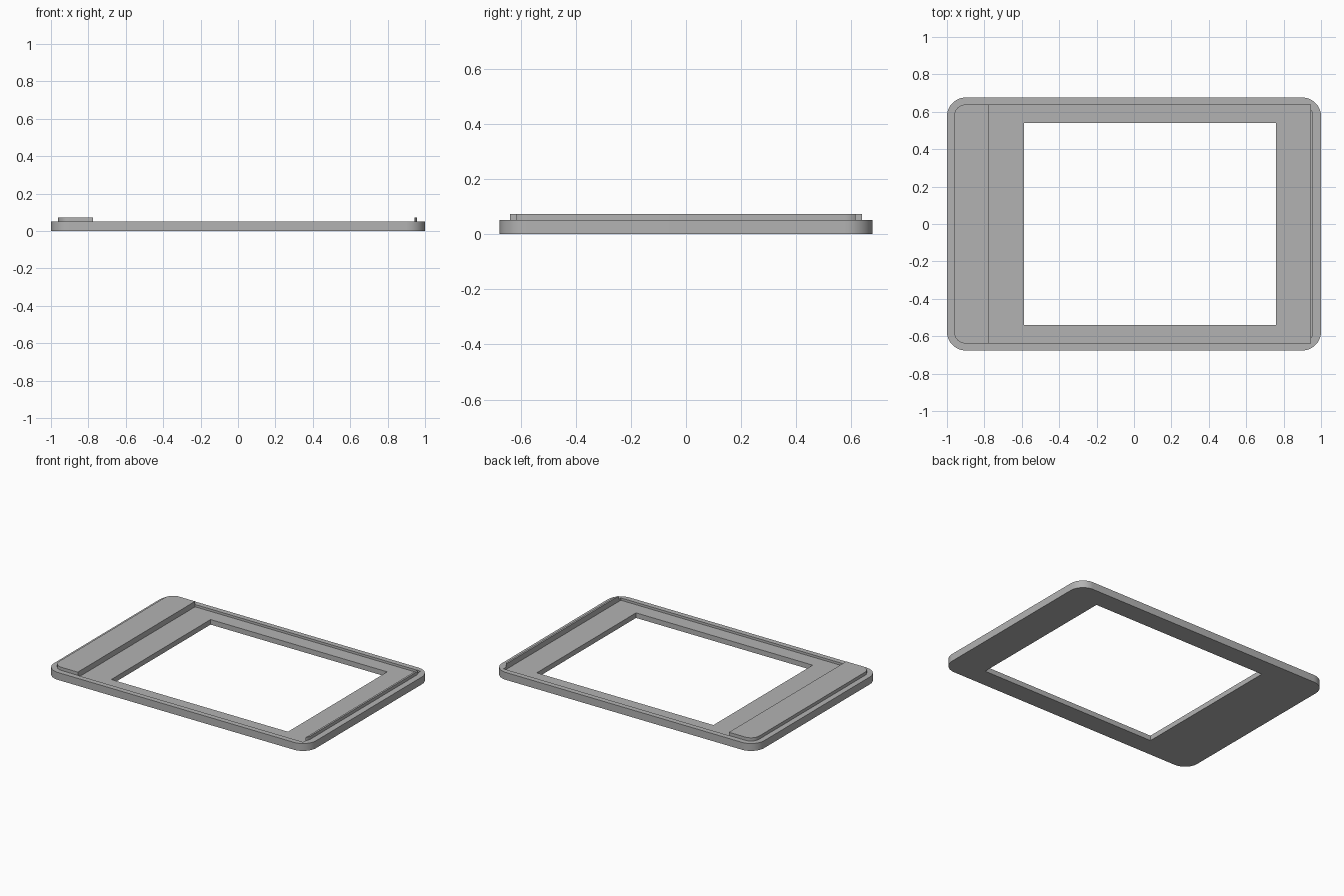
import bpy
import bmesh
from math import cos, sin, pi, radians

cube = bpy.data.objects.get("Cube")
if cube:
    bpy.data.objects.remove(cube, do_unlink=True)

grey = bpy.data.materials.new("plain grey")
grey.use_nodes = True
colour = (0.45, 0.45, 0.45, 1)
grey.diffuse_color = colour
grey.node_tree.nodes["Principled BSDF"].inputs["Base Color"].default_value = colour


def slab(name, x0, x1, half_y, z0, z1, radius=0, steps=12):
    """Upright prism on a rectangle, with rounded corners if radius is set."""
    if radius:
        outline = []
        corners = [(x1 - radius, 1), (x0 + radius, 1), (x0 + radius, -1), (x1 - radius, -1)]
        for i, (cx, side) in enumerate(corners):
            for k in range(steps + 1):
                a = (i + k / steps) * pi / 2
                outline.append((cx + radius * cos(a), side * (half_y - radius) + radius * sin(a)))
    else:
        outline = [(x1, half_y), (x0, half_y), (x0, -half_y), (x1, -half_y)]
    bm = bmesh.new()
    base = bm.faces.new([bm.verts.new((x, y, z0)) for x, y in outline])
    top = bmesh.ops.extrude_face_region(bm, geom=[base])["geom"]
    bmesh.ops.translate(bm, vec=(0, 0, z1 - z0),
                        verts=[v for v in top if isinstance(v, bmesh.types.BMVert)])
    bmesh.ops.recalc_face_normals(bm, faces=bm.faces)
    mesh = bpy.data.meshes.new(name)
    bm.to_mesh(mesh)
    bm.free()
    mesh.materials.append(grey)
    obj = bpy.data.objects.new(name, mesh)
    bpy.context.collection.objects.link(obj)
    return obj


def combine(target, tool, operation):
    """Apply a boolean to the target and discard the tool."""
    bpy.context.view_layer.objects.active = target
    mod = target.modifiers.new(operation.lower(), "BOOLEAN")
    mod.operation = operation
    mod.solver = "EXACT"
    mod.object = tool
    bpy.ops.object.modifier_apply(modifier=mod.name)
    bpy.data.objects.remove(tool, do_unlink=True)


# Outer plate with a raised inner step
frame = slab("bezel_frame", -1, 1, 0.676, 0, 0.051, 0.1)
combine(frame, slab("raised_step", -0.962, 0.958, 0.639, 0.02, 0.073, 0.063), "UNION")

# Shallow tray: leaves the wide pad on one side and the thin lip on the other
combine(frame, slab("tray_cutter", -0.775, 0.945, 0.6395, 0.035, 0.2), "DIFFERENCE")

# Window opening through the tray floor
combine(frame, slab("window_cutter", -0.588, 0.76, 0.541, -0.1, 0.2), "DIFFERENCE")

# Smooth round corners, crisp edges
bpy.ops.object.select_all(action="DESELECT")
frame.select_set(True)
bpy.context.view_layer.objects.active = frame
bpy.ops.object.shade_smooth_by_angle(angle=radians(30))
